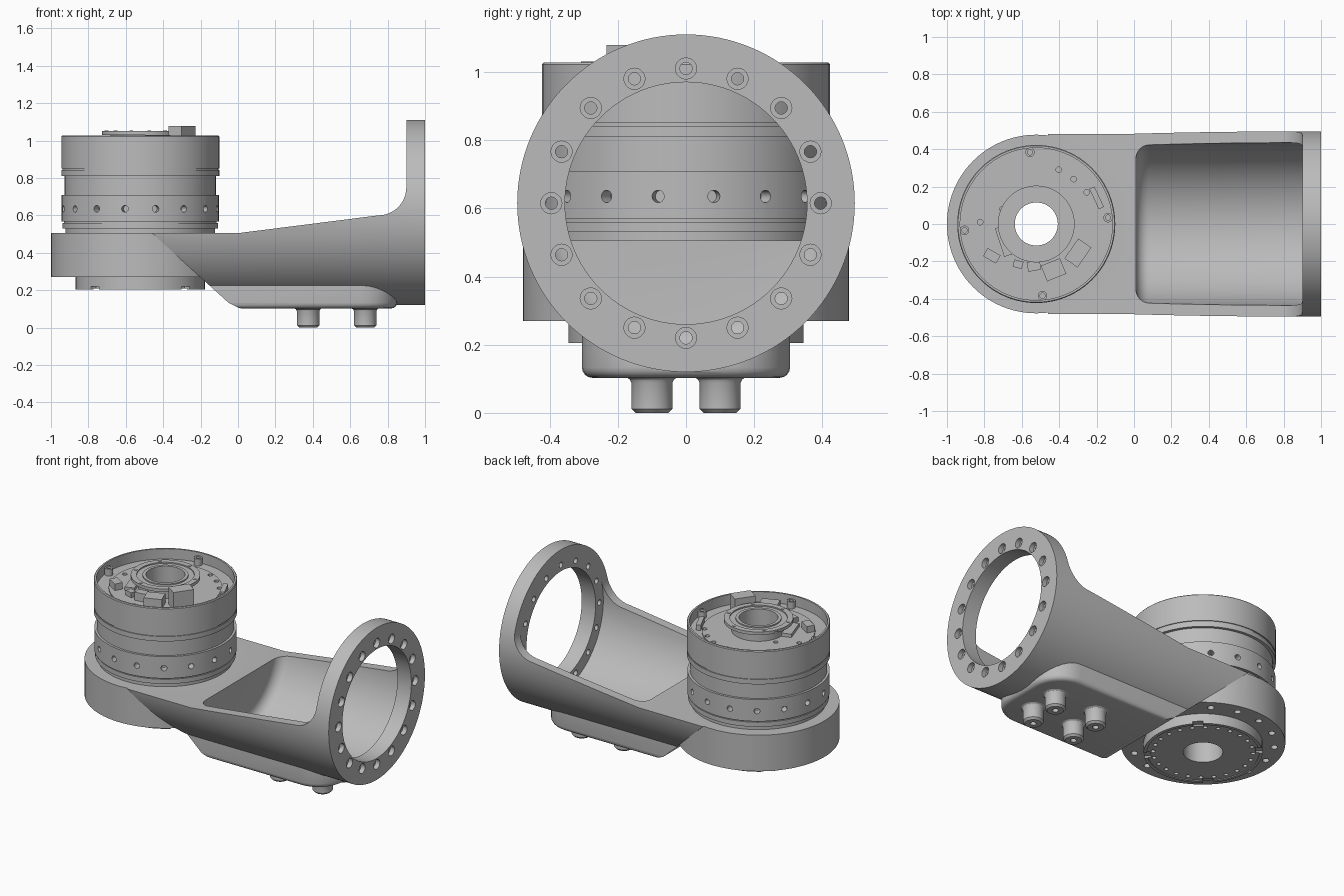
import bpy, bmesh, math
from mathutils import Vector, Matrix

if "Cube" in bpy.data.objects:
    bpy.data.objects.remove(bpy.data.objects["Cube"])

grey = bpy.data.materials.new("machined_grey")
grey.use_nodes = True
COLOUR = (0.5, 0.5, 0.5, 1)
grey.diffuse_color = COLOUR
grey.node_tree.nodes["Principled BSDF"].inputs["Base Color"].default_value = COLOUR

MX, AZ = -0.5225, 0.615      # drive axis x, arm axis z
RAD = 0.495                  # arm and flange radius
UP, ALONG = Vector((0, 0, 1)), Vector((1, 0, 0))


def finish(name, bm):
    bmesh.ops.recalc_face_normals(bm, faces=bm.faces)
    mesh = bpy.data.meshes.new(name)
    bm.to_mesh(mesh)
    bm.free()
    mesh.materials.append(grey)
    obj = bpy.data.objects.new(name, mesh)
    bpy.context.collection.objects.link(obj)
    return obj


def lathe(name, profile, origin, axis=UP, seg=96):
    """Revolve a closed (radius, height) loop around an axis."""
    bm = bmesh.new()
    rings = []
    for i in range(seg):
        a = 2 * math.pi * i / seg
        rings.append([bm.verts.new((r * math.cos(a), r * math.sin(a), h)) for r, h in profile])
    n = len(profile)
    for i in range(seg):
        p, q = rings[i], rings[(i + 1) % seg]
        for j in range(n):
            k = (j + 1) % n
            if profile[j][0] or profile[k][0]:
                bm.faces.new((p[j], p[k], q[k], q[j]))
    bmesh.ops.remove_doubles(bm, verts=bm.verts, dist=1e-5)
    bmesh.ops.dissolve_degenerate(bm, edges=bm.edges, dist=1e-6)
    turn = UP.rotation_difference(axis).to_matrix().to_4x4()
    bm.transform(Matrix.Translation(origin) @ turn)
    return finish(name, bm)


def pegs(name, items, seg=20):
    """Cylinders in one mesh: (start, direction, radius, length)."""
    bm = bmesh.new()
    for start, d, r, length in items:
        d = Vector(d).normalized()
        m = (Matrix.Translation(Vector(start) + d * length / 2)
             @ UP.rotation_difference(d).to_matrix().to_4x4())
        bmesh.ops.create_cone(bm, cap_ends=True, segments=seg, radius1=r, radius2=r,
                              depth=length, matrix=m)
    return finish(name, bm)


def blocks(name, items):
    """Boxes in one mesh: (centre, size, turn in degrees)."""
    bm = bmesh.new()
    for c, size, turn in items:
        m = (Matrix.Translation(c) @ Matrix.Rotation(math.radians(turn), 4, 'Z')
             @ Matrix.Diagonal((*size, 1)))
        bmesh.ops.create_cube(bm, size=1, matrix=m)
    return finish(name, bm)


def prism(name, points, offset):
    bm = bmesh.new()
    face = bm.faces.new([bm.verts.new(p) for p in points])
    out = bmesh.ops.extrude_face_region(bm, geom=[face])
    bmesh.ops.translate(bm, vec=offset,
                        verts=[v for v in out["geom"] if isinstance(v, bmesh.types.BMVert)])
    return finish(name, bm)


def activate(obj):
    bpy.ops.object.select_all(action='DESELECT')
    obj.select_set(True)
    bpy.context.view_layer.objects.active = obj


def combine(obj, tool, mode):
    mod = obj.modifiers.new("bool", 'BOOLEAN')
    mod.operation, mod.object, mod.solver = mode, tool, 'EXACT'
    activate(obj)
    bpy.ops.object.modifier_apply(modifier=mod.name)
    bpy.data.objects.remove(tool)


def around(n, shift=0.0):
    for i in range(n):
        a = 2 * math.pi * (i + shift) / n
        yield math.cos(a), math.sin(a)


def arc(cx, cy, r, a0, a1, n):
    return [(cx + r * math.cos(math.radians(a0 + (a1 - a0) * i / n)),
             cy + r * math.sin(math.radians(a0 + (a1 - a0) * i / n))) for i in range(n + 1)]


# Arm: cylinder plus belly pod, trimmed to the side outline
housing = pegs("arm_housing", [((-0.8, 0, AZ), ALONG, RAD, 1.8)], 128)
half = [(-0.6, 0.305)] + arc(0.66, 0.115, 0.19, 90, 0, 8)
plan = half + [(x, -y) for x, y in reversed(half)]
pod = prism("pod", [(x, y, 0.103) for x, y in plan], (0, 0, 0.25))
bm = bmesh.new()
bm.from_mesh(pod.data)
low = [e for e in bm.edges if all(v.co.z < 0.11 for v in e.verts)]
bmesh.ops.bevel(bm, geom=low, offset=0.03, segments=4, profile=0.5, affect='EDGES')
bm.to_mesh(pod.data)
bm.free()
combine(housing, pod, 'UNION')
outline = [(-0.46, 0.505), (0, 0.505)] + arc(0.75, 0.75, 0.15, -90, 0, 10)
outline += [(0.9, 1.3), (1.2, 1.3), (1.2, 0), (0.05, 0), (0.05, 0.095), (0, 0.107), (-0.05, 0.132)]
combine(housing, prism("outline", [(x, -1, z) for x, z in outline], (0, 2, 0)), 'INTERSECT')

# Round seat under the drive, with bolt holes in its underside
seat = lathe("seat", [(0, 0.27), (0.4775, 0.27), (0.4775, 0.505), (0, 0.505)], (MX, 0, 0))
combine(seat, pegs("seat_holes", [((MX + 0.415 * c, 0.415 * s, 0.2), UP, 0.02, 0.12)
                                  for c, s in around(16, 0.5)]), 'DIFFERENCE')
combine(housing, seat, 'UNION')

# Open pocket, flange bore, drive bore and flange bolt holes
pocket = [(0, 0.01)] + arc(0.365, 0.08, 0.07, -90, 0, 6) + [(0.435, 0.9), (0, 0.9)]
combine(housing, lathe("pocket", pocket, (0, 0, AZ), ALONG), 'DIFFERENCE')
combine(housing, pegs("flange_bore", [((0.5, 0, AZ), ALONG, 0.355, 0.7)], 96), 'DIFFERENCE')
combine(housing, pegs("drive_bore", [((MX, 0, 0), UP, 0.344, 0.8)], 96), 'DIFFERENCE')
for radius, start in ((0.018, 0.85), (0.031, 0.97)):
    combine(housing, pegs("bolt_holes", [((start, 0.395 * c, AZ + 0.395 * s), ALONG, radius, 0.2)
                                         for c, s in around(16)]), 'DIFFERENCE')

# Drive unit: stepped body, open cup on top, hollow shaft
body = [(.115, .21), (.325, .21), (.325, .205), (.345, .205), (.345, .505), (.40, .505),
        (.40, .53), (.415, .53), (.415, .56), (.408, .56), (.408, .568), (.42, .568),
        (.42, .71), (.405, .71), (.405, .81), (.4225, .81), (.4225, .842), (.417, .842),
        (.417, .85), (.4225, .85), (.4225, 1.022), (.418, 1.027), (.407, 1.027), (.407, .96),
        (.335, .96), (.335, .968), (.16, .968), (.16, 1.03), (.205, 1.03), (.205, 1.05),
        (.17, 1.05), (.17, 1.042), (.135, 1.042), (.135, 1.05), (.115, 1.05)]
drive = lathe("drive_unit", body, (MX, 0, 0))
combine(drive, pegs("side_holes", [((MX + 0.37 * c, 0.37 * s, 0.635), (c, s, 0), 0.018, 0.1)
                                   for c, s in around(16, 0.5)]), 'DIFFERENCE')
combine(drive, pegs("plate_holes", [((MX + 0.29 * c, 0.29 * s, 0.15), UP, 0.013, 0.09)
                                    for c, s in around(24, 0.5)]), 'DIFFERENCE')
combine(drive, blocks("notches", [((MX + 0.335 * c, 0.335 * s, 0.205), (0.06, 0.06, 0.03),
                                   45 + 90 * i) for i, (c, s) in enumerate(around(4, 0.5))]),
        'DIFFERENCE')
combine(drive, pegs("floor_holes", [((MX + x, y, 0.94), UP, 0.015, 0.1) for x, y in
                                    ((.12, .29), (.2, .24), (.27, .17), (-.3, .01), (-.18, .08))]),
        'DIFFERENCE')

# Cup fittings: rim bolts, hub screws and connector blocks
rim = [(MX + 0.385 * math.cos(math.radians(a)), 0.385 * math.sin(math.radians(a)))
       for a in (5, 95, 185, 275)]
bolts = lathe("bolt_proto", [(0, 0.955), (.025, .955), (.025, 1.005), (.014, 1.005),
                             (.014, .99), (0, .99)], (0, 0, 0), seg=20)
for i, (x, y) in enumerate(rim):
    bolt = bolts if i == 0 else bpy.data.objects.new("rim_bolt", bolts.data)
    bolt.name = f"rim_bolt_{i + 1}"
    bolt.location = (x, y, 0)
    if i:
        bpy.context.collection.objects.link(bolt)
screws = pegs("hub_screws", [((MX + 0.187 * c, 0.187 * s, 1.045), UP, 0.01, 0.008)
                             for c, s in around(6, 0.25)])
connectors = blocks("connectors", [
    ((-0.30, -0.155, 1.02), (0.085, 0.13, 0.118), -35),
    ((-0.43, -0.245, 0.995), (0.11, 0.09, 0.07), 22),
    ((-0.535, -0.225, 0.99), (0.07, 0.05, 0.06), 10),
    ((-0.76, -0.17, 0.985), (0.08, 0.05, 0.05), -30),
    ((-0.69, -0.09, 0.975), (0.06, 0.16, 0.03), 18),
    ((-0.62, -0.215, 0.98), (0.05, 0.04, 0.04), -15),
    ((-0.20, 0.14, 0.975), (0.03, 0.12, 0.04), 25)])

# Four stub feet under the pod, each with a small socket
foot = [(0, 0.025), (.018, .025), (.018, 0), (.048, 0), (.06, .012), (.06, .088),
        (.065, .098), (.078, .106), (0, .106)]
feet = [lathe(f"stub_foot_{i + 1}", foot, (x, y, 0), seg=40)
        for i, (x, y) in enumerate([(x, y) for x in (0.375, 0.68) for y in (-0.1, 0.1)])]

for obj in [housing, drive, bolts, screws] + feet:
    activate(obj)
    bpy.ops.object.shade_smooth_by_angle(angle=math.radians(30))
